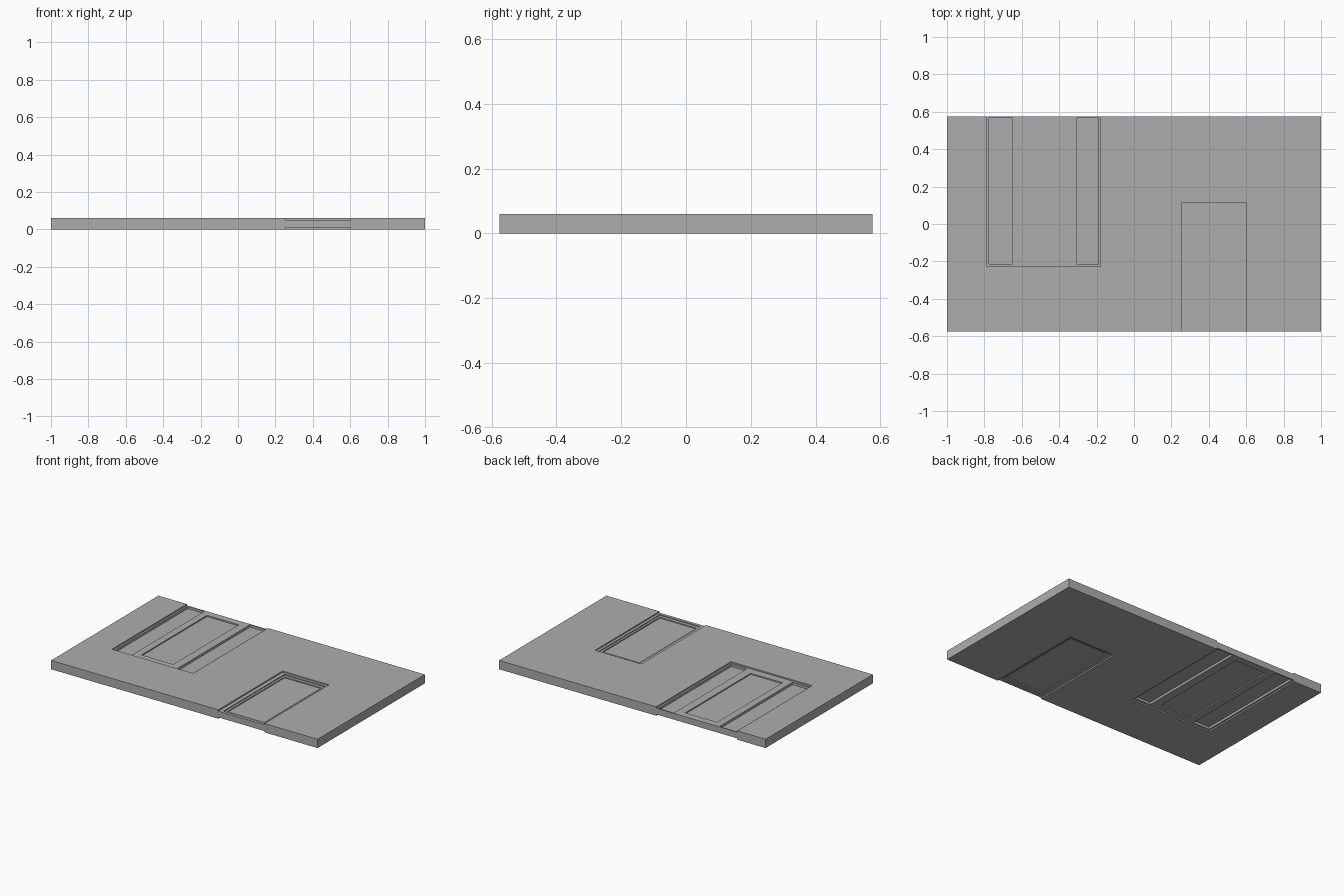
import bpy, bmesh, math

if "Cube" in bpy.data.objects:
    bpy.data.objects.remove(bpy.data.objects["Cube"])

MID = 0.03  # mid-plane of the slab, both faces mirror about it

grey = bpy.data.materials.new("plain_grey")
grey.diffuse_color = (0.42, 0.42, 0.42, 1)
grey.use_nodes = True
grey.node_tree.nodes["Principled BSDF"].inputs["Base Color"].default_value = grey.diffuse_color


def relief(name, rects):
    """Two-sided stepped panel. rects: (x0, x1, y0, y1, half_thickness),
    later ones override earlier ones; half thickness 0 is an opening."""
    xs = sorted({v for r in rects for v in r[:2]})
    ys = sorted({v for r in rects for v in r[2:4]})
    nx, ny = len(xs) - 1, len(ys) - 1

    def height(i, j):
        if not (0 <= i < nx and 0 <= j < ny):
            return 0
        cx, cy = (xs[i] + xs[i + 1]) / 2, (ys[j] + ys[j + 1]) / 2
        h = 0
        for x0, x1, y0, y1, t in rects:
            if x0 < cx < x1 and y0 < cy < y1:
                h = t
        return h

    bm = bmesh.new()

    def quad(pts):
        bm.faces.new([bm.verts.new(p) for p in pts])

    def wall(p, q, a, b):
        # a is the thickness on the left of p->q, b on the right
        if a == b:
            return
        if a < b:
            p, q, a, b = q, p, b, a
        spans = [(-a, a)] if b == 0 else [(b, a), (-a, -b)]
        for lo, hi in spans:
            quad([(*p, MID + lo), (*p, MID + hi), (*q, MID + hi), (*q, MID + lo)][::-1])

    for i in range(nx + 1):
        for j in range(ny + 1):
            h = height(i, j)
            if j < ny:
                wall((xs[i], ys[j + 1]), (xs[i], ys[j]), h, height(i - 1, j))
            if i < nx:
                wall((xs[i], ys[j]), (xs[i + 1], ys[j]), h, height(i, j - 1))
            if h:
                c = [(xs[i], ys[j]), (xs[i + 1], ys[j]),
                     (xs[i + 1], ys[j + 1]), (xs[i], ys[j + 1])]
                quad([(*p, MID + h) for p in c])
                quad([(*p, MID - h) for p in reversed(c)])
    bmesh.ops.remove_doubles(bm, verts=bm.verts, dist=1e-5)
    bmesh.ops.dissolve_limit(bm, angle_limit=math.radians(1),
                             verts=bm.verts, edges=bm.edges)
    me = bpy.data.meshes.new(name)
    bm.to_mesh(me)
    bm.free()
    me.materials.append(grey)
    ob = bpy.data.objects.new(name, me)
    bpy.context.collection.objects.link(ob)


# wall slab with two openings cut in from its long edges
relief("wall_slab", [
    (-1, 1, -0.575, 0.575, 0.03),
    (-0.787, -0.178, -0.228, 0.575, 0),
    (0.254, 0.602, -0.575, 0.115, 0)])

# wide entrance: frame, two deep side panes, shallow centre panel
relief("entrance_panel", [
    (-0.787, -0.178, -0.228, 0.575, 0.021),
    (-0.775, -0.65, -0.214, 0.567, 0.005),
    (-0.307, -0.19, -0.214, 0.567, 0.005),
    (-0.602, -0.364, -0.175, 0.527, 0.013)])

# single door: frame with two stepped recesses
relief("door_panel", [
    (0.254, 0.602, -0.575, 0.115, 0.021),
    (0.28, 0.584, -0.555, 0.098, 0.015),
    (0.295, 0.57, -0.533, 0.078, 0.008)])
